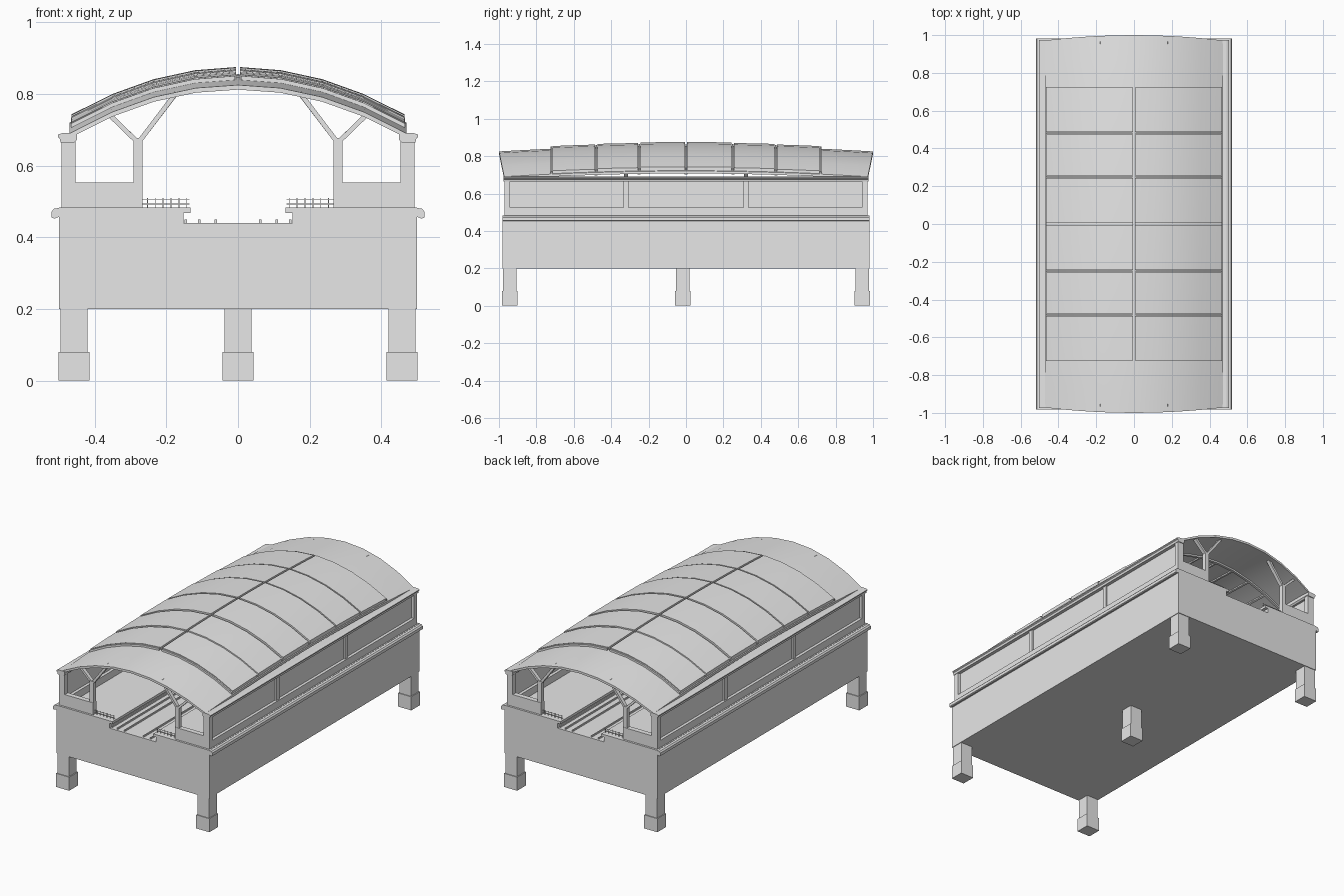
import bpy
import bmesh
from mathutils import Vector

if "Cube" in bpy.data.objects:
    bpy.data.objects.remove(bpy.data.objects["Cube"])

grey = bpy.data.materials.new("light_grey")
grey.use_nodes = True
grey.diffuse_color = (0.8, 0.8, 0.8, 1)
grey.node_tree.nodes["Principled BSDF"].inputs["Base Color"].default_value = (0.8, 0.8, 0.8, 1)

HALF = 0.982   # half length of the base
WALL = 0.97    # half length of the walls
SPAN = 0.47    # half width of the roof


def finish(name, bm):
    bmesh.ops.recalc_face_normals(bm, faces=bm.faces)
    mesh = bpy.data.meshes.new(name)
    bm.to_mesh(mesh)
    bm.free()
    mesh.materials.append(grey)
    obj = bpy.data.objects.new(name, mesh)
    bpy.context.scene.collection.objects.link(obj)
    return obj


def box(name, x, y, z):
    """Box from (low, high) pairs."""
    bm = bmesh.new()
    bmesh.ops.create_cube(bm, size=1)
    for v in bm.verts:
        v.co = [sum(r) / 2 + c * (r[1] - r[0]) for r, c in zip((x, y, z), v.co)]
    return finish(name, bm)


def side_box(name, s, x, y, z):
    return box(name, sorted((s * x[0], s * x[1])), y, z)


def extrude(name, profile, y0, y1):
    """Extrude an x-z profile along y."""
    bm = bmesh.new()
    face = bm.faces.new([bm.verts.new((x, y0, z)) for x, z in profile])
    made = bmesh.ops.extrude_face_region(bm, geom=[face])
    for v in made["geom"]:
        if isinstance(v, bmesh.types.BMVert):
            v.co.y = y1
    return finish(name, bm)


def strut(name, a, b, width, y, depth):
    """Slanted bar between two x-z points."""
    a, b = Vector(a), Vector(b)
    d = (b - a).normalized() * width / 2
    n = Vector((-d.y, d.x))
    return extrude(name, [a + n, b + n, b - n, a - n], y - depth / 2, y + depth / 2)


def bow(y):
    return 0.03 * (1 - y * y)


def roof_z(x, y):
    return 0.825 - 0.135 * (x / SPAN) ** 2 + bow(y)


def sheet(name, x0, x1, y0, y1, lift, thick, nx=4, ny=2, flare=False):
    """Curved roof sheet with thickness, following the vault."""
    bm = bmesh.new()
    layers = []
    for drop in (0, thick):
        rows = []
        for j in range(ny + 1):
            row = []
            for i in range(nx + 1):
                x = x0 + (x1 - x0) * i / nx
                y = y0 + (y1 - y0) * j / ny
                out = 1 - 0.028 * (x / SPAN) ** 2 if flare else 1
                row.append(bm.verts.new((x, y * out, roof_z(x, y) + lift - drop)))
            rows.append(row)
        layers.append(rows)
        for j in range(ny):
            for i in range(nx):
                bm.faces.new((rows[j][i], rows[j][i + 1], rows[j + 1][i + 1], rows[j + 1][i]))
    # close the rim
    rims = []
    for r in layers:
        rims.append(r[0] + [q[-1] for q in r[1:]] + r[-1][-2::-1] + [q[0] for q in r[-2:0:-1]])
    for k in range(len(rims[0])):
        bm.faces.new((rims[0][k - 1], rims[0][k], rims[1][k], rims[1][k - 1]))
    obj = finish(name, bm)
    bpy.ops.object.select_all(action='DESELECT')
    obj.select_set(True)
    bpy.context.view_layer.objects.active = obj
    bpy.ops.object.shade_smooth_by_angle()
    return obj


# Legs: four corners and the middle
for x, y in ((-0.458, -0.942), (0.458, -0.942), (-0.458, 0.942), (0.458, 0.942), (0, -0.018)):
    box("leg", (x - 0.038, x + 0.038), (y - 0.036, y + 0.036), (0.08, 0.2))
    box("leg_foot", (x - 0.043, x + 0.043), (y - 0.041, y + 0.041), (0, 0.08))

# Base with a sunken track bed
half = [(0.5, 0.2), (0.5, 0.468), (0.152, 0.468), (0.152, 0.44)]
extrude("base", half + [(-x, z) for x, z in reversed(half)], -HALF, HALF)

# Track rails
for s in (-1, 1):
    for x in (0.062, 0.108, 0.146):
        side_box("rail", s, (x - 0.003, x + 0.003), (-0.97, 0.97), (0.44, 0.449))

for s in (-1, 1):
    # Platform slab and outer ledge
    side_box("platform", s, (0.133, 0.5), (-HALF, HALF), (0.468, 0.483))
    ledge = [(0.49, 0.46), (0.513, 0.452), (0.52, 0.455), (0.52, 0.472), (0.513, 0.48), (0.49, 0.483)]
    extrude("ledge", [(s * x, z) for x, z in ledge], -HALF, HALF)

    # Side wall with a long window
    side_box("window_sill", s, (0.453, 0.492), (-WALL, WALL), (0.48, 0.525))
    side_box("window_head", s, (0.453, 0.492), (-WALL, WALL), (0.672, 0.685))
    side_box("window_pane", s, (0.47, 0.475), (-WALL, WALL), (0.525, 0.675))
    for y in (-0.32, 0.32):
        side_box("mullion", s, (0.46, 0.485), (y - 0.013, y + 0.013), (0.525, 0.675))
    gutter = [(0.45, 0.672), (0.458, 0.664), (0.495, 0.664), (0.498, 0.676), (0.503, 0.68),
              (0.503, 0.686), (0.49, 0.691), (0.45, 0.691)]
    extrude("gutter", [(s * x, z) for x, z in gutter], -0.975, 0.975)

    for e in (-1, 1):
        y = e * 0.955
        ends = (y - 0.015, y + 0.015)
        # End wall and corner post
        side_box("corner_post", s, (0.453, 0.492), ends, (0.48, 0.68))
        side_box("end_wall", s, (0.267, 0.492), ends, (0.48, 0.553))
        # Platform end railing
        for i in range(6):
            x = 0.143 + i * 0.022
            side_box("railing_post", s, (x - 0.0012, x + 0.0012), (y - 0.0012, y + 0.0012), (0.483, 0.51))
        for z in (0.493, 0.505):
            side_box("railing_bar", s, (0.136, 0.267), (y - 0.001, y + 0.001), (z - 0.001, z + 0.001))

    # Forked roof columns
    for y in (-0.955, -0.32, 0.32, 0.955):
        up = bow(y)
        side_box("column", s, (0.267, 0.292), (y - 0.013, y + 0.013), (0.48, 0.677))
        strut("column_branch", (s * 0.272, 0.672), (s * (0.175 - up * 0.8), 0.8 + up), 0.013, y, 0.022)
        strut("column_branch", (s * 0.287, 0.672), (s * (0.355 + up * 0.8), 0.738 + up * 0.8), 0.013, y, 0.022)

# Vaulted roof shell
sheet("roof_shell", -SPAN, SPAN, -1, 1, 0, 0.013, nx=8, ny=16, flare=True)

# Raised roof panels, stepping up towards the middle
bands = (-0.72, -0.48, -0.25, 0, 0.25, 0.48, 0.72)
for a, b in zip(bands, bands[1:]):
    lift = 0.014 if max(abs(a), abs(b)) > 0.6 else 0.017 if max(abs(a), abs(b)) > 0.3 else 0.02
    for s in (-1, 1):
        x0, x1 = sorted((s * 0.006, s * 0.465))
        sheet("roof_panel", x0, x1, a + 0.006, b - 0.006, lift, lift + 0.004)

# Raised seams on the roof and ribs beneath it
for y in bands:
    for s in (-1, 1):
        x0, x1 = sorted((s * 0.008, s * 0.466))
        sheet("roof_seam", x0, x1, y - 0.004, y + 0.004, 0.011, 0.015, ny=1)
    sheet("roof_rib", -0.46, 0.46, y - 0.008, y + 0.008, -0.012, 0.011, nx=8, ny=1)

# Purlins beneath the roof
for x in (-0.352, -0.235, -0.117, 0, 0.117, 0.235, 0.352):
    sheet("purlin", x - 0.005, x + 0.005, -0.72, 0.72, -0.012, 0.009, nx=1, ny=12)
